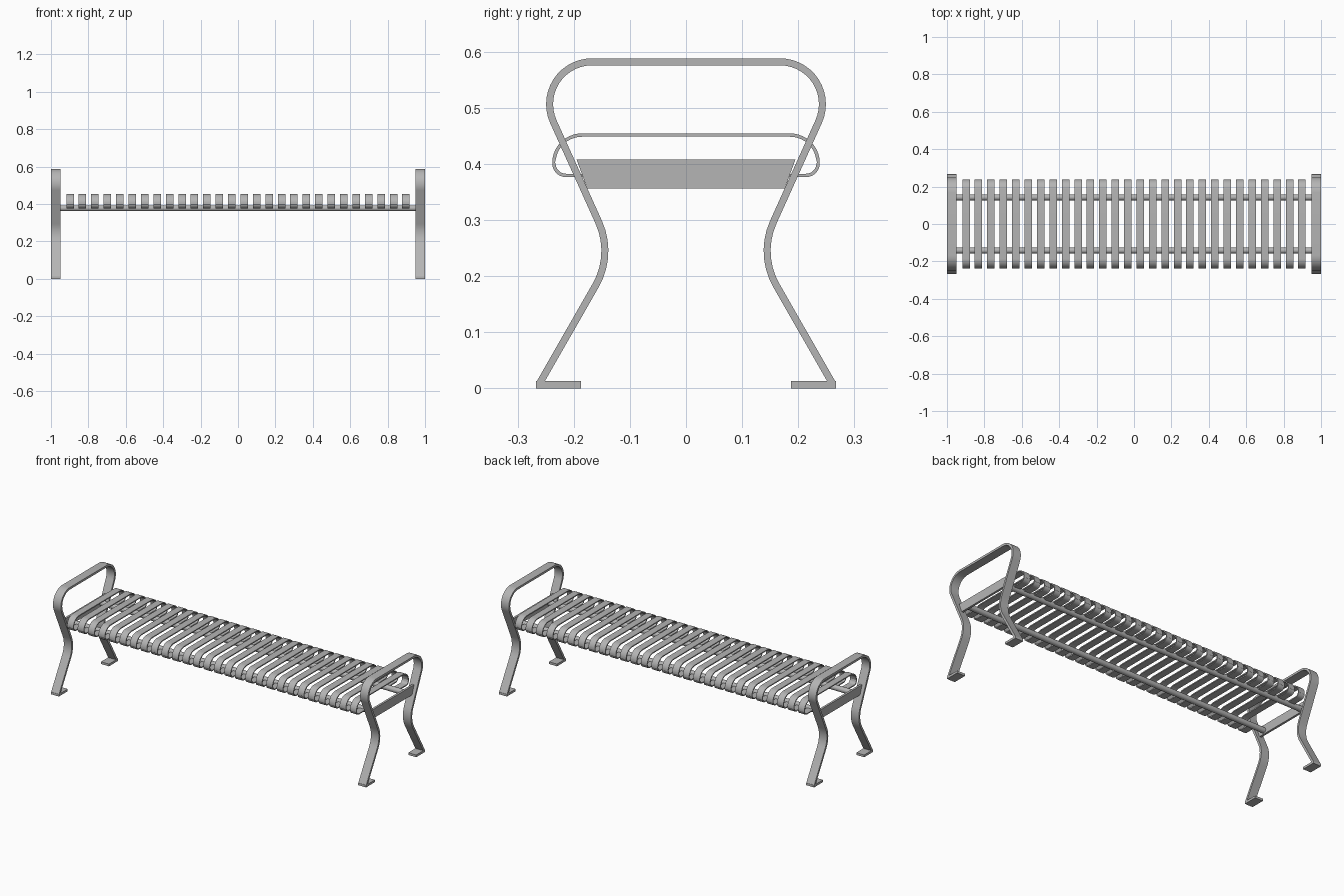
import bpy
import bmesh
import math
from mathutils import Vector

if "Cube" in bpy.data.objects:
    bpy.data.objects.remove(bpy.data.objects["Cube"], do_unlink=True)

GREY = (0.46, 0.46, 0.46, 1)
steel = bpy.data.materials.new("grey steel")
steel.use_nodes = True
steel.diffuse_color = GREY
steel.node_tree.nodes["Principled BSDF"].inputs["Base Color"].default_value = GREY


def finish(name, bm):
    bmesh.ops.recalc_face_normals(bm, faces=bm.faces)
    mesh = bpy.data.meshes.new(name)
    bm.to_mesh(mesh)
    bm.free()
    mesh.materials.append(steel)
    ob = bpy.data.objects.new(name, mesh)
    bpy.context.collection.objects.link(ob)
    bpy.ops.object.select_all(action="DESELECT")
    ob.select_set(True)
    bpy.context.view_layer.objects.active = ob
    bpy.ops.object.shade_smooth_by_angle(angle=math.radians(35))
    return ob


def fillet(corners):
    """Round each (y, z, radius) corner of an open polyline."""
    pts = []
    for i, (y, z, r) in enumerate(corners):
        p = Vector((y, z))
        if r == 0 or i in (0, len(corners) - 1):
            pts.append(p)
            continue
        a = (Vector(corners[i - 1][:2]) - p).normalized()
        b = (Vector(corners[i + 1][:2]) - p).normalized()
        half = a.angle(b) / 2
        centre = p + (a + b).normalized() * (r / math.sin(half))
        start = p + a * (r / math.tan(half)) - centre
        sweep = start.angle_signed(p + b * (r / math.tan(half)) - centre)
        steps = max(4, round(abs(sweep) / math.radians(8)))
        for k in range(steps + 1):
            t = -sweep * k / steps
            c, s = math.cos(t), math.sin(t)
            pts.append(centre + Vector((c * start.x - s * start.y,
                                        s * start.x + c * start.y)))
    return pts


def flat_bar(name, half_path, thick, x, width):
    """Flat bar bent along a path that is mirrored front to back."""
    corners = [(-y, z, r) for y, z, r in half_path] + half_path[::-1]
    pts = fillet(corners)
    bm = bmesh.new()
    rings = []
    for i, p in enumerate(pts):
        d0 = (p - pts[max(i - 1, 0)]).normalized()
        d1 = (pts[min(i + 1, len(pts) - 1)] - p).normalized()
        d = (d0 + d1).normalized()
        n = Vector((-d.y, d.x)) * thick / 2
        rings.append([bm.verts.new((x + sx * width / 2, q.x, q.y))
                      for sx, q in ((-1, p - n), (1, p - n), (1, p + n), (-1, p + n))])
    for a, b in zip(rings, rings[1:]):
        for k in range(4):
            bm.faces.new((a[k], a[k - 1], b[k - 1], b[k]))
    bm.faces.new(rings[0])
    bm.faces.new(rings[-1])
    return finish(name, bm)


def plate(name, outline, x, width):
    """Extrude a (y, z) outline along x."""
    bm = bmesh.new()
    face = bm.faces.new([bm.verts.new((x - width / 2, y, z)) for y, z in outline])
    out = bmesh.ops.extrude_face_region(bm, geom=[face])["geom"]
    bmesh.ops.translate(bm, vec=(width, 0, 0),
                        verts=[v for v in out if isinstance(v, bmesh.types.BMVert)])
    return finish(name, bm)


# End frames: bent leg-and-armrest loop, feet and seat end plate
LEG = [(0.2615, 0.008, 0), (0.1295, 0.2385, 0.124), (0.2845, 0.582, 0.0755)]
for side, sx in (("left", 1), ("right", -1)):
    x = sx * 0.975
    flat_bar(side + "_leg_and_armrest", LEG, 0.0125, x, 0.05)
    for end, sy in (("front", -1), ("back", 1)):
        inner, outer = sy * 0.187, sy * 0.267
        plate(f"{side}_{end}_foot",
              [(inner, 0), (outer, 0), (outer, 0.013), (inner, 0.013)], x, 0.05)
    plate(side + "_end_plate",
          [(-0.176, 0.356), (0.176, 0.356), (0.195, 0.408), (-0.195, 0.408)], x, 0.0125)

# Round rails under the seat
for end, sy in (("front", -1), ("back", 1)):
    bm = bmesh.new()
    bmesh.ops.create_cone(bm, cap_ends=True, segments=24, radius1=0.0155,
                          radius2=0.0155, depth=1.95)
    rail = finish(end + "_rail", bm)
    rail.rotation_euler.y = math.pi / 2
    rail.location = (0, sy * 0.142, 0.377)

# Seat slats with curled ends, repeated along the bench
SLAT = [(0.15, 0.3795, 0), (0.2355, 0.3795, 0.022), (0.2355, 0.4515, 0.05)]
COUNT, FIRST = 28, -0.898
slats = flat_bar("seat_slats", SLAT, 0.006, FIRST, 0.04)
array = slats.modifiers.new("repeat", "ARRAY")
array.count = COUNT
array.use_relative_offset = False
array.use_constant_offset = True
array.constant_offset_displace = (-2 * FIRST / (COUNT - 1), 0, 0)
